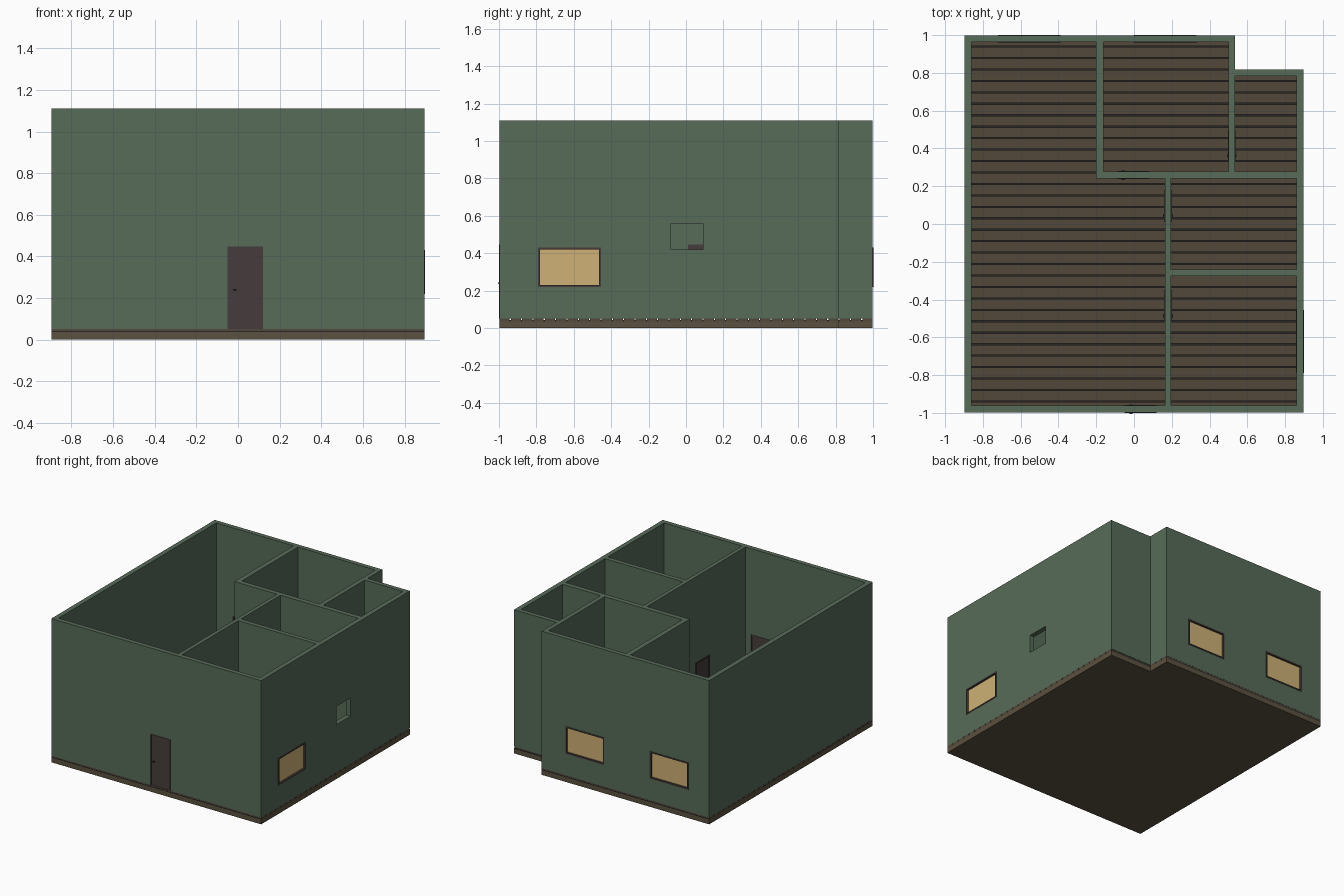
import bpy, bmesh
from mathutils import Matrix

if "Cube" in bpy.data.objects:
    bpy.data.objects.remove(bpy.data.objects["Cube"])


def material(name, rgb):
    m = bpy.data.materials.new(name)
    m.diffuse_color = (*rgb, 1)
    m.use_nodes = True
    m.node_tree.nodes["Principled BSDF"].inputs["Base Color"].default_value = m.diffuse_color
    return m


GREEN = material("wall_green", (0.095, 0.145, 0.098))
SLAB = material("slab_brown", (0.105, 0.082, 0.05))
WOOD = material("plank_brown", (0.085, 0.063, 0.044))
DARK = material("door_dark", (0.062, 0.046, 0.045))
GLASS = material("pane_tan", (0.62, 0.44, 0.18))
METAL = material("handle_black", (0.02, 0.02, 0.02))


def new_object(name, bm, mat=None):
    me = bpy.data.meshes.new(name)
    bmesh.ops.recalc_face_normals(bm, faces=bm.faces)
    bm.to_mesh(me)
    bm.free()
    ob = bpy.data.objects.new(name, me)
    bpy.context.collection.objects.link(ob)
    if mat:
        me.materials.append(mat)
    return ob


def add_box(bm, x0, x1, y0, y1, z0, z1):
    m = Matrix.Translation(((x0 + x1) / 2, (y0 + y1) / 2, (z0 + z1) / 2))
    bmesh.ops.create_cube(bm, size=1, matrix=m @ Matrix.Diagonal((x1 - x0, y1 - y0, z1 - z0, 1)))


def prism(name, pts, z0, z1, mat=None):
    bm = bmesh.new()
    f = bm.faces.new([bm.verts.new((x, y, z0)) for x, y in pts])
    ext = bmesh.ops.extrude_face_region(bm, geom=[f])["geom"]
    bmesh.ops.translate(bm, vec=(0, 0, z1 - z0), verts=[v for v in ext if isinstance(v, bmesh.types.BMVert)])
    return new_object(name, bm, mat)


def rect(x0, x1, y0, y1):
    return [(x0, y0), (x1, y0), (x1, y1), (x0, y1)]


def oriented(axis, c, half, a, b):
    """Plan extents of a slab centred on plane axis=c, running from a to b."""
    return (a, b, c - half, c + half) if axis == "y" else (c - half, c + half, a, b)


FLOOR, TOP = 0.052, 1.11
OUTLINE = [(-0.897, -0.998), (0.897, -0.998), (0.897, 0.818), (0.535, 0.818), (0.535, 0.998), (-0.897, 0.998)]

# foundation slab and floor planks, shortened at the notched corner
prism("foundation", OUTLINE, 0, 0.036, SLAB)
bm = bmesh.new()
n = 33
step = 2 / n
for i in range(n):
    y0 = -1 + i * step
    y1 = y0 + step
    if y1 <= 0.82:
        add_box(bm, -0.897, 0.897, y0 + 0.003, y1 - 0.003, 0.036, FLOOR)
    else:
        add_box(bm, -0.897, 0.535, y0 + 0.003, y1 - 0.003, 0.036, FLOOR)
        if y0 < 0.81:
            add_box(bm, 0.535, 0.897, y0 + 0.003, 0.818, 0.036, FLOOR)
new_object("floor_planks", bm, WOOD)
prism("floor_gaps", OUTLINE, 0.036, 0.042, METAL)

# rooms that are hollowed out of the wall block
rooms = [
    [(-0.86, -0.962), (0.165, -0.962), (0.165, 0.24), (-0.2, 0.24), (-0.2, 0.963), (-0.86, 0.963)],
    rect(-0.162, 0.5, 0.278, 0.963),
    rect(0.535, 0.86, 0.278, 0.783),
    rect(0.195, 0.86, -0.24, 0.24),
    rect(0.195, 0.86, -0.962, -0.275),
]
# doors and windows: name, wall axis, wall centre, start, end, outward sign
doors = [
    ("front_door", "y", -0.98, -0.05, 0.12),
    ("front_room_door", "x", 0.18, -0.52, -0.35),
    ("middle_room_door", "x", 0.18, 0.01, 0.18),
    ("back_room_door", "y", 0.259, -0.09, 0.08),
    ("closet_door", "x", 0.5175, 0.33, 0.5),
]
windows = [
    ("side_window", "x", 0.8785, -0.79, -0.455),
    ("back_window_right", "y", 0.9805, 0.0, 0.33),
    ("back_window_left", "y", 0.9805, -0.72, -0.39),
]
DOOR_TOP, WZ0, WZ1 = 0.447, 0.22, 0.43

# walls with rooms, doorways and window openings cut out
walls = prism("walls", OUTLINE, FLOOR, TOP, GREEN)
cutters = [prism("room_cutter", p, 0, 1.3) for p in rooms]
for _, ax, c, a, b in doors:
    cutters.append(prism("door_cutter", rect(*oriented(ax, c, 0.03, a, b)), 0, DOOR_TOP))
for _, ax, c, a, b in windows:
    cutters.append(prism("window_cutter", rect(*oriented(ax, c, 0.03, a, b)), WZ0, WZ1))
cutters.append(prism("vent_cutter", rect(0.84, 0.93, -0.08, 0.09), 0.42, 0.56))
for c in cutters:
    c.hide_render = True
    mod = walls.modifiers.new("cut", "BOOLEAN")
    mod.operation, mod.solver, mod.object = "DIFFERENCE", "EXACT", c
deps = bpy.context.evaluated_depsgraph_get()
cut_mesh = bpy.data.meshes.new_from_object(walls.evaluated_get(deps))
walls.modifiers.clear()
walls.data = cut_mesh
cut_mesh.materials.clear()
cut_mesh.materials.append(GREEN)
for c in cutters:
    bpy.data.objects.remove(c)


def frame(name, ax, c, a, b, z0, z1, w, sill=True):
    bm = bmesh.new()
    h = 0.021
    add_box(bm, *oriented(ax, c, h, a, a + w), z0, z1)
    add_box(bm, *oriented(ax, c, h, b - w, b), z0, z1)
    add_box(bm, *oriented(ax, c, h, a + w, b - w), z1 - w, z1)
    if sill:
        add_box(bm, *oriented(ax, c, h, a + w, b - w), z0, z0 + w)
    new_object(name + "_frame", bm, DARK)


# door frames, leaves and handles
for name, ax, c, a, b in doors:
    frame(name, ax, c, a, b, FLOOR, DOOR_TOP, 0.008, False)
    bm = bmesh.new()
    add_box(bm, *oriented(ax, c, 0.014, a + 0.008, b - 0.008), FLOOR, DOOR_TOP - 0.008)
    new_object(name + "_leaf", bm, DARK)
    bm = bmesh.new()
    for s in (-1, 1):
        p0 = c + s * 0.018
        add_box(bm, *oriented(ax, p0, 0.004, a + 0.025, a + 0.031), 0.237, 0.243)
        add_box(bm, *oriented(ax, c + s * 0.0235, 0.002, a + 0.025, a + 0.043), 0.236, 0.244)
    new_object(name + "_handle", bm, METAL)

# window frames and panes
for name, ax, c, a, b in windows:
    frame(name, ax, c, a, b, WZ0, WZ1, 0.01)
    bm = bmesh.new()
    add_box(bm, *oriented(ax, c, 0.006, a + 0.01, b - 0.01), WZ0 + 0.01, WZ1 - 0.01)
    new_object(name + "_pane", bm, GLASS)
